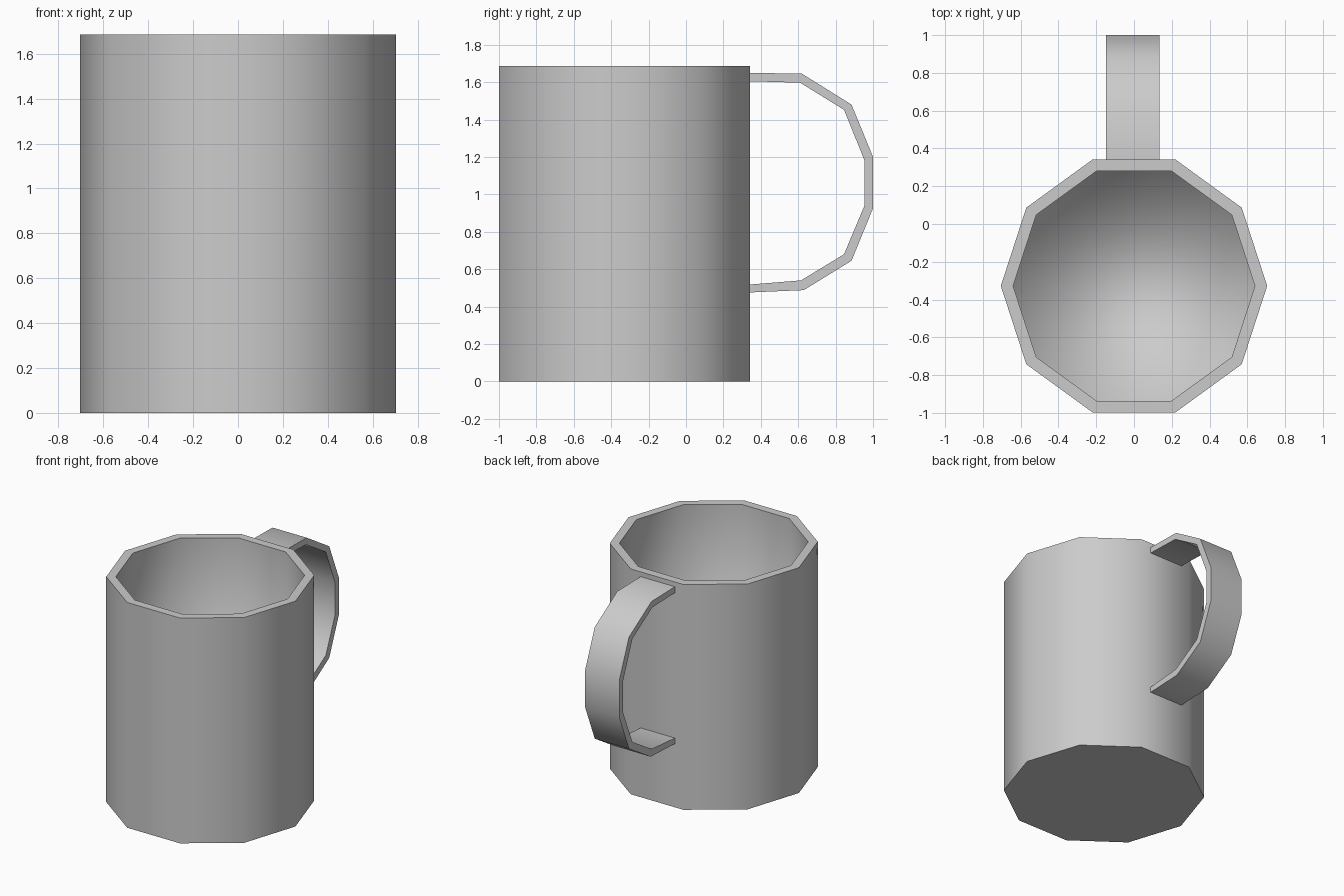
import bpy
import bmesh
from math import cos, sin, tau

cube = bpy.data.objects.get("Cube")
if cube:
    bpy.data.objects.remove(cube, do_unlink=True)

# One grey glaze for the whole mug
GREY = (0.6, 0.6, 0.6, 1)
glaze = bpy.data.materials.new("grey glaze")
glaze.use_nodes = True
glaze.diffuse_color = GREY
glaze.node_tree.nodes["Principled BSDF"].inputs["Base Color"].default_value = GREY

SIDES = 10
CENTRE_Y = -0.328
HEIGHT = 1.685
FLOOR = 0.06


def finish(name, bm, is_sharp):
    """Smooth all faces, keep chosen edges sharp and link the object."""
    bmesh.ops.recalc_face_normals(bm, faces=bm.faces)
    for face in bm.faces:
        face.smooth = True
    for edge in bm.edges:
        edge.smooth = not is_sharp(edge)
    mesh = bpy.data.meshes.new(name)
    bm.to_mesh(mesh)
    bm.free()
    mesh.materials.append(glaze)
    obj = bpy.data.objects.new(name, mesh)
    bpy.context.collection.objects.link(obj)
    return obj


# Cup: rings from the outer base, over the rim, down to the inner floor
bm = bmesh.new()
rings = []
for radius, z in ((0.705, 0), (0.705, HEIGHT), (0.64, HEIGHT), (0.64, FLOOR)):
    rings.append([bm.verts.new((radius * cos(tau * i / SIDES),
                                CENTRE_Y + radius * sin(tau * i / SIDES), z))
                  for i in range(SIDES)])
for low, high in zip(rings, rings[1:]):
    for i in range(SIDES):
        j = (i + 1) % SIDES
        bm.faces.new((low[i], low[j], high[j], high[i]))
bm.faces.new(rings[0])
bm.faces.new(rings[-1])


# Rim and base edges are crisp, the inner floor blends into the wall
def cup_sharp(edge):
    a, b = (v.co.z for v in edge.verts)
    return abs(a - b) < 0.001 and abs(a - FLOOR) > 0.001


finish("cup", bm, cup_sharp)

# Handle: a faceted strap, outer and inner outlines in (y, z)
outer = [(0.33, 1.65), (0.62, 1.645), (0.885, 1.48), (1.0, 1.2),
         (1.0, 0.925), (0.885, 0.645), (0.63, 0.488), (0.33, 0.475)]
inner = [(0.33, 1.605), (0.61, 1.597), (0.845, 1.452), (0.955, 1.18),
         (0.955, 0.942), (0.845, 0.68), (0.615, 0.54), (0.33, 0.517)]
bm = bmesh.new()
sections = []
for (yo, zo), (yi, zi) in zip(outer, inner):
    sections.append([bm.verts.new(p) for p in (
        (-0.148, yo, zo), (0.135, yo, zo), (0.135, yi, zi), (-0.148, yi, zi))])
for near, far in zip(sections, sections[1:]):
    for i in range(4):
        j = (i + 1) % 4
        bm.faces.new((near[i], near[j], far[j], far[i]))
bm.faces.new(sections[0])
bm.faces.new(sections[-1])
finish("handle", bm, lambda edge: edge.calc_face_angle(0) > 1.0)
